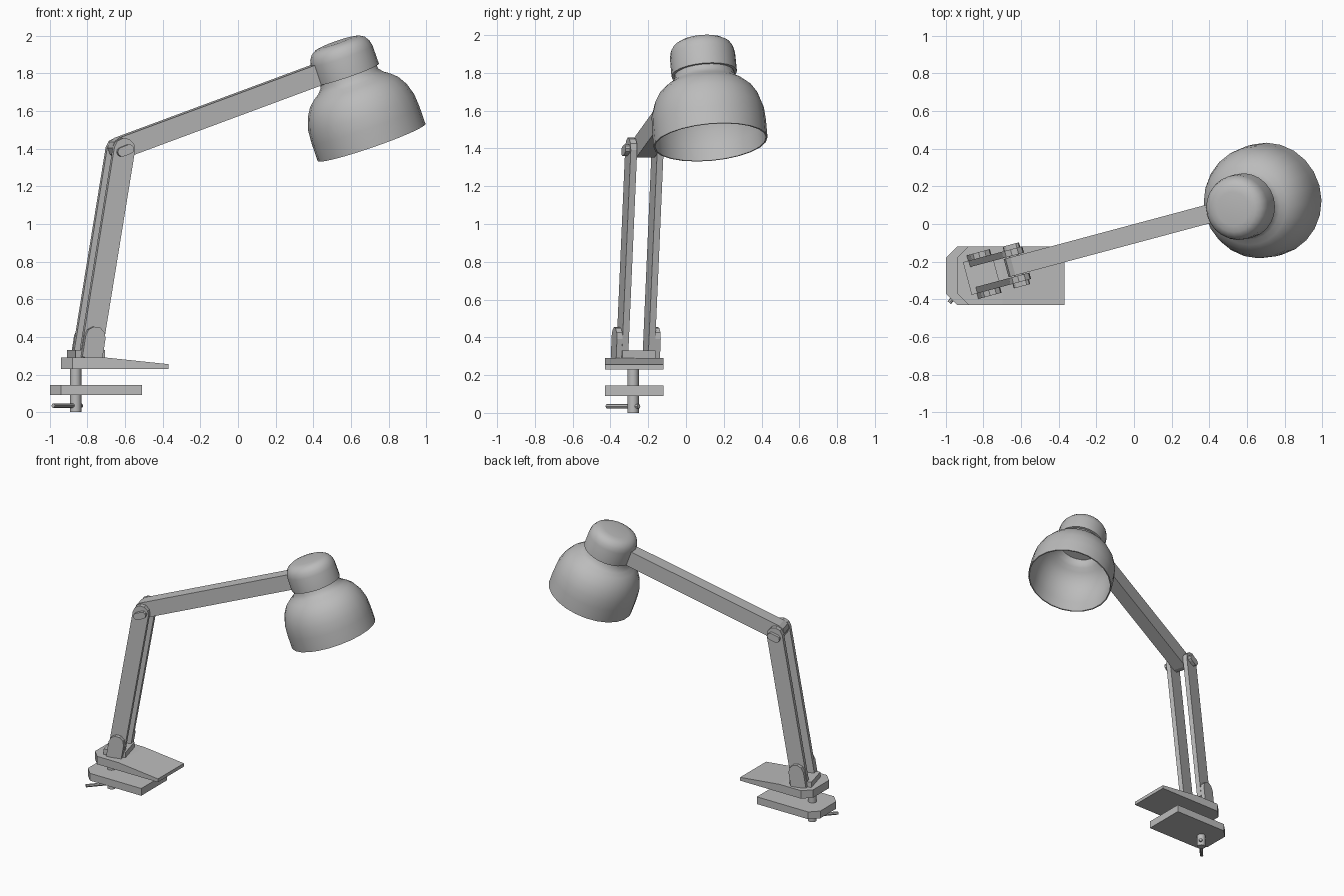
import bpy, bmesh, math
from mathutils import Vector, Matrix

if "Cube" in bpy.data.objects:
    bpy.data.objects.remove(bpy.data.objects["Cube"])

grey = bpy.data.materials.new("lamp grey")
grey.use_nodes = True
COLOUR = (0.5, 0.5, 0.5, 1)
grey.diffuse_color = COLOUR
grey.node_tree.nodes["Principled BSDF"].inputs["Base Color"].default_value = COLOUR

# Arm frame: u runs along the arm, v across it, z up, origin under the elbow
TURN = math.radians(15)
ARM = Matrix.Translation((-0.625, -0.22, 0)) @ Matrix.Rotation(TURN, 4, "Z")
LEAN = math.radians(19.7)


def finish(name, bm, matrix=Matrix(), smooth=False):
    bmesh.ops.recalc_face_normals(bm, faces=bm.faces)
    mesh = bpy.data.meshes.new(name)
    bm.transform(matrix)
    bm.to_mesh(mesh)
    bm.free()
    mesh.materials.append(grey)
    ob = bpy.data.objects.new(name, mesh)
    bpy.context.collection.objects.link(ob)
    if smooth:
        bpy.ops.object.select_all(action="DESELECT")
        ob.select_set(True)
        bpy.context.view_layer.objects.active = ob
        bpy.ops.object.shade_smooth_by_angle(angle=math.radians(35))
    return ob


def prism(points, direction):
    """Closed outline extruded along a direction."""
    bm = bmesh.new()
    face = bm.faces.new([bm.verts.new(p) for p in points])
    new = bmesh.ops.extrude_face_region(bm, geom=[face])["geom"]
    verts = [g for g in new if isinstance(g, bmesh.types.BMVert)]
    bmesh.ops.translate(bm, verts=verts, vec=direction)
    return bm


def bar(name, start, end, width, v0, v1, round_start=False, steps=5):
    """Flat bar in the arm plane with a rounded far end."""
    p, q = Vector(start), Vector(end)
    d = (q - p).normalized()
    n = Vector((-d.y, d.x))
    r = width / 2

    def cap(centre, out, side):
        angles = [math.pi * i / steps for i in range(steps + 1)]
        return [centre + side * r * math.cos(a) + out * r * math.sin(a) for a in angles]

    outline = cap(q, d, -n)
    outline += cap(p, -d, n) if round_start else [p + n * r, p - n * r]
    bm = prism([(a.x, v0, a.y) for a in outline], (0, v1 - v0, 0))
    return finish(name, bm, ARM)


def rod(name, start, end, radius, sides=12):
    a, b = Vector(start), Vector(end)
    bm = bmesh.new()
    bmesh.ops.create_cone(bm, cap_ends=True, segments=sides, radius1=radius,
                          radius2=radius, depth=(b - a).length)
    turn = (b - a).to_track_quat("Z", "Y").to_matrix().to_4x4()
    return finish(name, bm, Matrix.Translation((a + b) / 2) @ turn, True)


def clamp_plate(x0, x1, z0, z1):
    """Plate with the two outer corners cut off."""
    y0, y1, c = -0.43, -0.12, 0.06
    pts = [(x0, y0 + c), (x0 + c, y0), (x1, y0), (x1, y1), (x0 + c, y1), (x0, y1 - c)]
    return prism([(x, y, z0) for x, y in pts], (0, 0, z1 - z0))


# Clamp: lower jaw, upper jaw with thin tapered tongue, screw and handle
finish("lower_jaw", clamp_plate(-1.0, -0.51, 0.09, 0.145))
bm = clamp_plate(-0.94, -0.37, 0.23, 0.29)
bmesh.ops.bisect_plane(bm, geom=bm.verts[:] + bm.edges[:] + bm.faces[:],
                       plane_co=(-0.7, 0, 0), plane_no=(1, 0, 0))
for v in bm.verts:
    if v.co.x > -0.5 and v.co.z > 0.25:
        v.co.z = 0.255
finish("upper_jaw", bm)
rod("clamp_screw", (-0.863, -0.28, 0.0), (-0.863, -0.28, 0.25), 0.03)
rod("screw_handle", (-0.982, -0.418, 0.035), (-0.832, -0.25, 0.035), 0.012, 8)

# Swivel block on the upper jaw
block = [(-0.27, 0.285), (-0.11, 0.285), (-0.11, 0.33), (-0.27, 0.33)]
finish("swivel_block", prism([(u, -0.09, z) for u, z in block], (0, 0.18, 0)), ARM)

# Paired parts on either side of the arm
for side, label in ((-1, "front"), (1, "back")):
    bar(label + "_lower_rail", (-0.187, 0.29), (0, 1.4), 0.115, side * 0.055, side * 0.09)
    bar(label + "_bracket", (-0.187, 0.285), (-0.168, 0.40), 0.11, side * 0.09, side * 0.12)
    bar(label + "_elbow_knob", (-0.02, 1.383), (0.02, 1.398), 0.05,
        side * 0.09, side * 0.115, True)

# Upper arm
reach = 1.165
bar("upper_arm", (0, 1.405), (reach, 1.405 + reach * math.tan(LEAN)),
    0.113, -0.05, 0.05, True)
rod("elbow_pin", ARM @ Vector((0, -0.085, 1.405)), ARM @ Vector((0, 0.085, 1.405)), 0.025)

# Lamp head: turned profiles (radius, height) about the tilted axis
HEAD = (Matrix.Translation((0.71, 0.13, 1.433)) @ Matrix.Rotation(TURN, 4, "Z")
        @ Matrix.Rotation(-LEAN, 4, "Y"))


def turned(name, profile, sides=24):
    bm = bmesh.new()
    verts = [bm.verts.new((r, 0, z)) for r, z in profile]
    edges = [bm.edges.new(pair) for pair in zip(verts, verts[1:])]
    bmesh.ops.spin(bm, geom=verts + edges, cent=(0, 0, 0), axis=(0, 0, 1),
                   angle=math.tau, steps=sides)
    bmesh.ops.remove_doubles(bm, verts=bm.verts, dist=0.0005)
    return finish(name, bm, HEAD, True)


outer = [(0.303, 0), (0.303, 0.1), (0.298, 0.17), (0.278, 0.235), (0.248, 0.285),
         (0.215, 0.315), (0.185, 0.335), (0.163, 0.36), (0.157, 0.39)]
inner = [(r - 0.008, z - 0.008 * (z > 0)) for r, z in reversed(outer)]
turned("lamp_shade", outer + inner + outer[:1])
turned("lamp_cap", [(0, 0.385), (0.174, 0.385), (0.173, 0.49), (0.166, 0.52),
                    (0.15, 0.545), (0.125, 0.56), (0.09, 0.566), (0, 0.566)])
